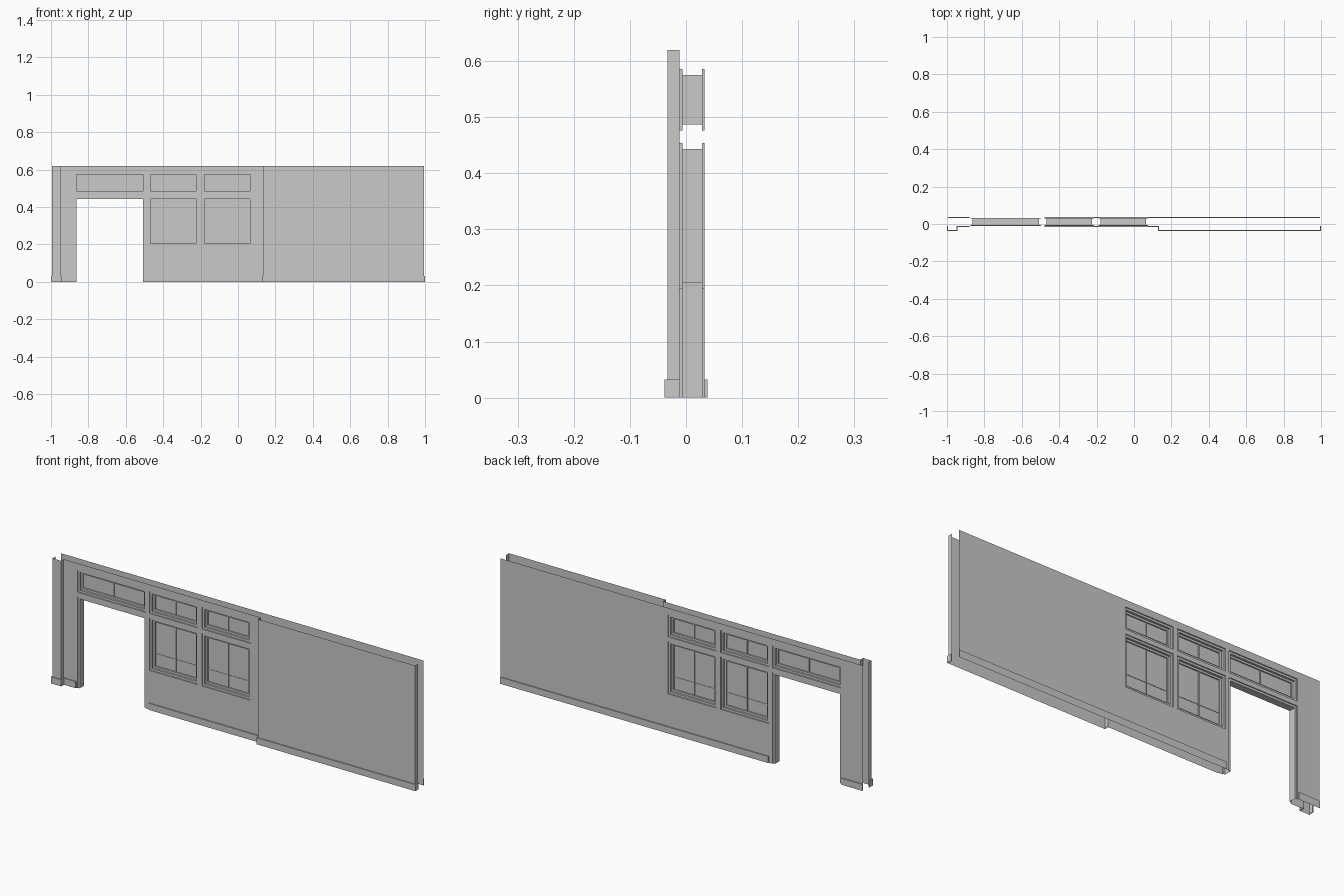
import bpy
import bmesh
from mathutils import Vector, Matrix

cube = bpy.data.objects.get("Cube")
if cube:
    bpy.data.objects.remove(cube, do_unlink=True)

grey = bpy.data.materials.new("plain grey")
grey.use_nodes = True
COLOUR = (0.59, 0.59, 0.59, 1)
grey.diffuse_color = COLOUR
grey.node_tree.nodes["Principled BSDF"].inputs["Base Color"].default_value = COLOUR

END, TOP = 0.995, 0.62            # half length and height of the wall
FRONT, MID, BACK = -0.033, -0.0115, 0.0332   # thick, thin and rear faces
COL_X, STEP_X = -0.949, 0.133     # where the front face steps
LIP, RIM = 0.005, 0.0105          # depth and width of the opening rebates
SKIRT_H, SKIRT_D = 0.0325, 0.005
GLASS_Y = 0.0108
SASH_W, SASH_D = 0.01, 0.014      # width and depth of the sash rails


def finish(name, bm):
    mesh = bpy.data.meshes.new(name)
    bm.to_mesh(mesh)
    bm.free()
    mesh.materials.append(grey)
    obj = bpy.data.objects.new(name, mesh)
    bpy.context.collection.objects.link(obj)
    return obj


def loft(name, rows, closed=False):
    """Skin a surface over rows with equal numbers of points."""
    bm = bmesh.new()
    grid = [[bm.verts.new(p) for p in row] for row in rows]
    n = len(rows[0])
    for a, b in zip(grid, grid[1:]):
        for i in range(n if closed else n - 1):
            j = (i + 1) % n
            bm.faces.new((a[i], b[i], b[j], a[j]))
    return finish(name, bm)


def box(name, x, y, z, sx, sy, sz):
    bm = bmesh.new()
    bmesh.ops.create_cube(bm, size=1, matrix=Matrix.Translation((x, y, z)) @ Matrix.Diagonal((sx, sy, sz, 1)))
    return finish(name, bm)


def rect_ring(r, y):
    return [(r[0], y, r[2]), (r[0], y, r[3]), (r[1], y, r[3]), (r[1], y, r[2])]


def upright(name, path):
    return loft(name, [[(x, y, z) for x, y in path] for z in (TOP, 0)])


def pierced_sheet(name, x0, x1, y, holes, flip):
    """Flat wall face with rectangular holes, built as a grid of cells."""
    xs = sorted({x0, x1, *(v for h in holes for v in h[:2])})
    zs = sorted({0, TOP, *(v for h in holes for v in h[2:])})
    bm = bmesh.new()
    for xa, xb in zip(xs, xs[1:]):
        for za, zb in zip(zs, zs[1:]):
            cx, cz = (xa + xb) / 2, (za + zb) / 2
            if any(h[0] < cx < h[1] and h[2] < cz < h[3] for h in holes):
                continue
            ring = [(xa, y, za), (xb, y, za), (xb, y, zb), (xa, y, zb)]
            bm.faces.new([bm.verts.new(p) for p in (ring[::-1] if flip else ring)])
    bmesh.ops.remove_doubles(bm, verts=bm.verts, dist=1e-5)
    bmesh.ops.dissolve_limit(bm, angle_limit=0.01, verts=bm.verts, edges=bm.edges)
    return finish(name, bm)


def skirting(name, path):
    """Skirting strip that follows a plan path, mitred at the corners."""
    pts = [Vector(p) for p in path]
    normals = [Vector((b.y - a.y, a.x - b.x)).normalized() for a, b in zip(pts, pts[1:])]
    outer = []
    for i, p in enumerate(pts):
        near = {tuple(normals[max(i - 1, 0)]), tuple(normals[min(i, len(normals) - 1)])}
        outer.append(p + sum((Vector(n) for n in near), Vector((0, 0))) * SKIRT_D)
    ends = [pts[0]] + outer + [pts[-1]]
    inner = [pts[0]] + pts + [pts[-1]]
    rows = [[(p.x, p.y, z) for p in row]
            for row, z in ((inner, SKIRT_H), (ends, SKIRT_H), (ends, 0))]
    return loft(name, rows)


# Openings: inner left, right, bottom, top
door = (-0.864, -0.508, 0, 0.443)
bays = [(-0.468, -0.224), (-0.179, 0.065)]
lights = {"door_transom": (*door[:2], 0.487, 0.575)}
for side, bay in zip(("right", "left"), bays):
    lights[side + "_upper_window"] = (*bay, 0.487, 0.575)
    lights[side + "_lower_window"] = (*bay, 0.2045, 0.443)
openings = {"doorway": door, **lights}


def grown(r, d=RIM):
    return (r[0] - d, r[1] + d, r[2] - d if r[2] else 0, r[3] + d)


# Rebated reveals lining every opening
for name, rect in openings.items():
    big = grown(rect)
    rows = [rect_ring(r, y) for r, y in (
        (big, MID), (big, MID + LIP), (rect, MID + LIP),
        (rect, BACK - LIP), (big, BACK - LIP), (big, BACK))]
    loft(name + "_reveal", rows, closed=rect[2] > 0)

# Panes, sash rails and slim glazing bars
for name, rect in lights.items():
    xa, xb, za, zb = rect
    cx, cz, w, h = (xa + xb) / 2, (za + zb) / 2, xb - xa, zb - za
    box(name + "_pane", cx, GLASS_Y, cz, w, 0.002, h)
    near, far = GLASS_Y - SASH_D / 2, GLASS_Y + SASH_D / 2
    small = grown(rect, -SASH_W)
    loft(name + "_sash", [rect_ring(r, y) for r, y in (
        (rect, near), (small, near), (small, far), (rect, far))], closed=True)
    box(name + "_upright_bar", cx, GLASS_Y, cz, 0.004, 0.012, h)
    if "lower" in name:
        box(name + "_cross_bar", cx, GLASS_Y, za + 0.07, w, 0.006, 0.004)

# Wall faces
holes = [grown(r) for r in openings.values()]
pierced_sheet("front_wall", COL_X, STEP_X, MID, holes, False)
pierced_sheet("back_wall", -END, END, BACK, holes, True)
column = [(-END, MID), (-END, FRONT), (COL_X, FRONT), (COL_X, MID)]
thick = [(STEP_X, MID), (STEP_X, FRONT), (END, FRONT), (END, MID)]
upright("end_column", column)
upright("thick_wall", thick)

# Skirting stops short of the doorway on both faces
stop_r, stop_l = door[0] - 0.016, door[1] + 0.03
skirting("column_skirting", column + [(stop_r, MID)])
skirting("front_skirting", [(stop_l, MID)] + thick)
skirting("back_skirting_long", [(END, BACK), (stop_l, BACK)])
skirting("back_skirting_short", [(stop_r, BACK), (-END, BACK)])
